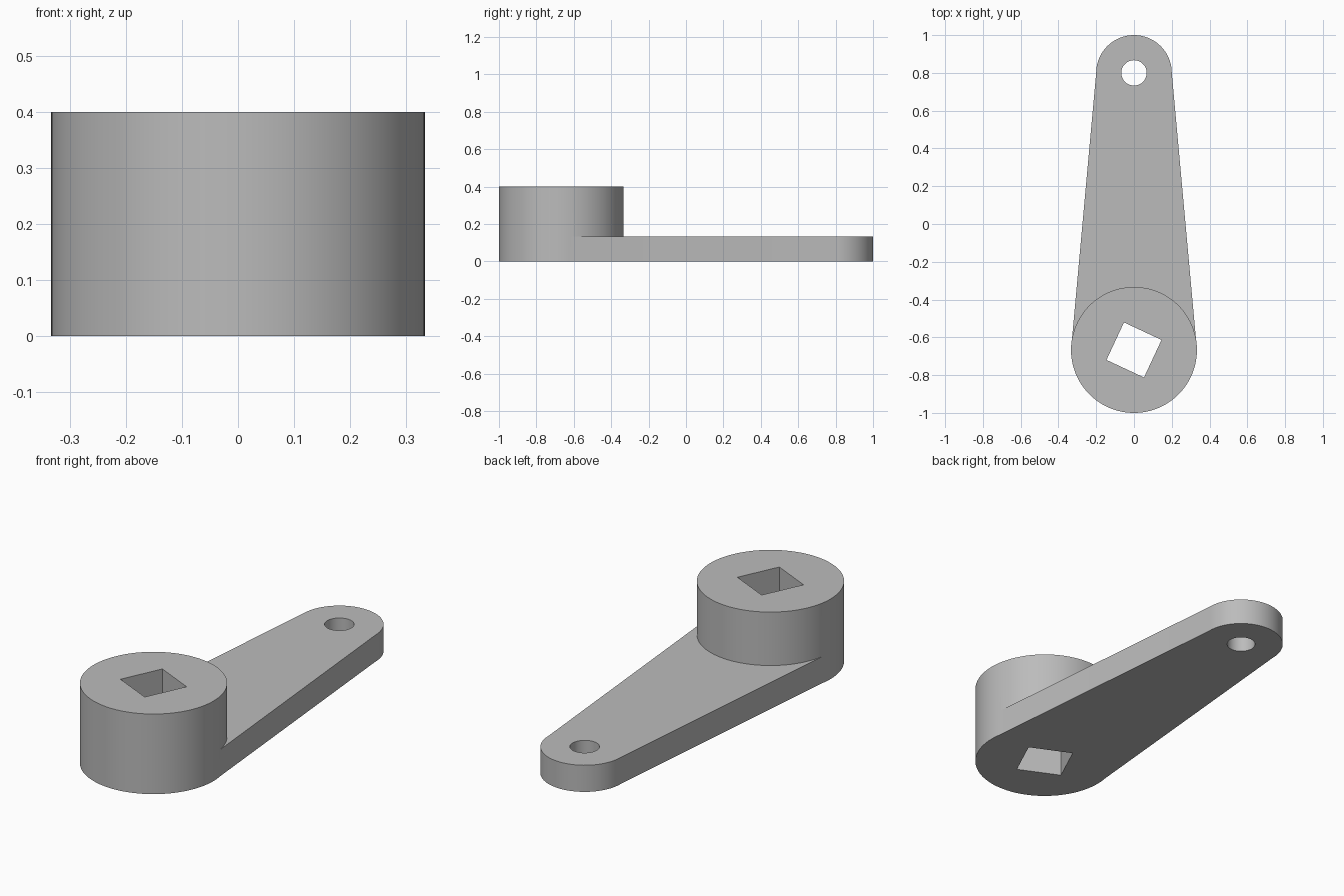
import bpy, bmesh
from math import pi, sin, cos, radians

if "Cube" in bpy.data.objects:
    bpy.data.objects.remove(bpy.data.objects["Cube"], do_unlink=True)

HUB_R, TIP_R, HOLE_R = 1 / 3, 0.2, 0.067
HUB_Y, TIP_Y = -1 + HUB_R, 1 - TIP_R
HUB_H, ARM_H = 0.4, 0.133
SEGMENTS = 96

grey = bpy.data.materials.new("plain_grey")
grey.use_nodes = True
colour = (0.5, 0.5, 0.5, 1)
grey.diffuse_color = colour
grey.node_tree.nodes["Principled BSDF"].inputs["Base Color"].default_value = colour


def arc(radius, cy, start, end, n):
    """Points along an arc centred on (0, cy)."""
    return [(radius * cos(start + (end - start) * i / n),
             cy + radius * sin(start + (end - start) * i / n)) for i in range(n + 1)]


def prism(name, outline, z0, z1):
    """Extrude a flat outline from z0 up to z1."""
    bm = bmesh.new()
    base = bm.faces.new([bm.verts.new((x, y, z0)) for x, y in outline])
    top = bmesh.ops.extrude_face_region(bm, geom=[base], use_keep_orig=True)
    bmesh.ops.translate(bm, vec=(0, 0, z1 - z0),
                        verts=[v for v in top["geom"] if isinstance(v, bmesh.types.BMVert)])
    bmesh.ops.recalc_face_normals(bm, faces=bm.faces)
    mesh = bpy.data.meshes.new(name)
    bm.to_mesh(mesh)
    bm.free()
    mesh.materials.append(grey)
    obj = bpy.data.objects.new(name, mesh)
    bpy.context.collection.objects.link(obj)
    return obj


def combine(target, other, operation):
    """Apply a boolean and remove the helper."""
    bpy.context.view_layer.objects.active = target
    mod = target.modifiers.new(operation, 'BOOLEAN')
    mod.operation, mod.object, mod.solver = operation, other, 'EXACT'
    bpy.ops.object.modifier_apply(modifier=mod.name)
    bpy.data.objects.remove(other, do_unlink=True)


# Tall round hub
lever = prism("lever_arm", arc(HUB_R, HUB_Y, 0, 2 * pi, SEGMENTS)[:-1], 0, HUB_H)

# Tapered arm with a rounded tip
arm_outline = [(-HUB_R, HUB_Y), (HUB_R, HUB_Y)] + arc(TIP_R, TIP_Y, 0, pi, SEGMENTS // 2)
combine(lever, prism("arm", arm_outline, 0, ARM_H), 'UNION')

# Round hole through the tip
hole = arc(HOLE_R, TIP_Y, 0, 2 * pi, SEGMENTS)[:-1]
combine(lever, prism("tip_hole", hole, -0.1, 0.6), 'DIFFERENCE')

# Turned square socket through the hub
turn = radians(-25 + 45)
socket = arc(0.155, HUB_Y, turn, turn + 2 * pi, 4)[:-1]
combine(lever, prism("square_socket", socket, -0.1, 0.6), 'DIFFERENCE')

# Smooth round walls, crisp corners
bpy.ops.object.select_all(action='DESELECT')
lever.select_set(True)
bpy.context.view_layer.objects.active = lever
bpy.ops.object.shade_smooth_by_angle(angle=radians(4.5))
